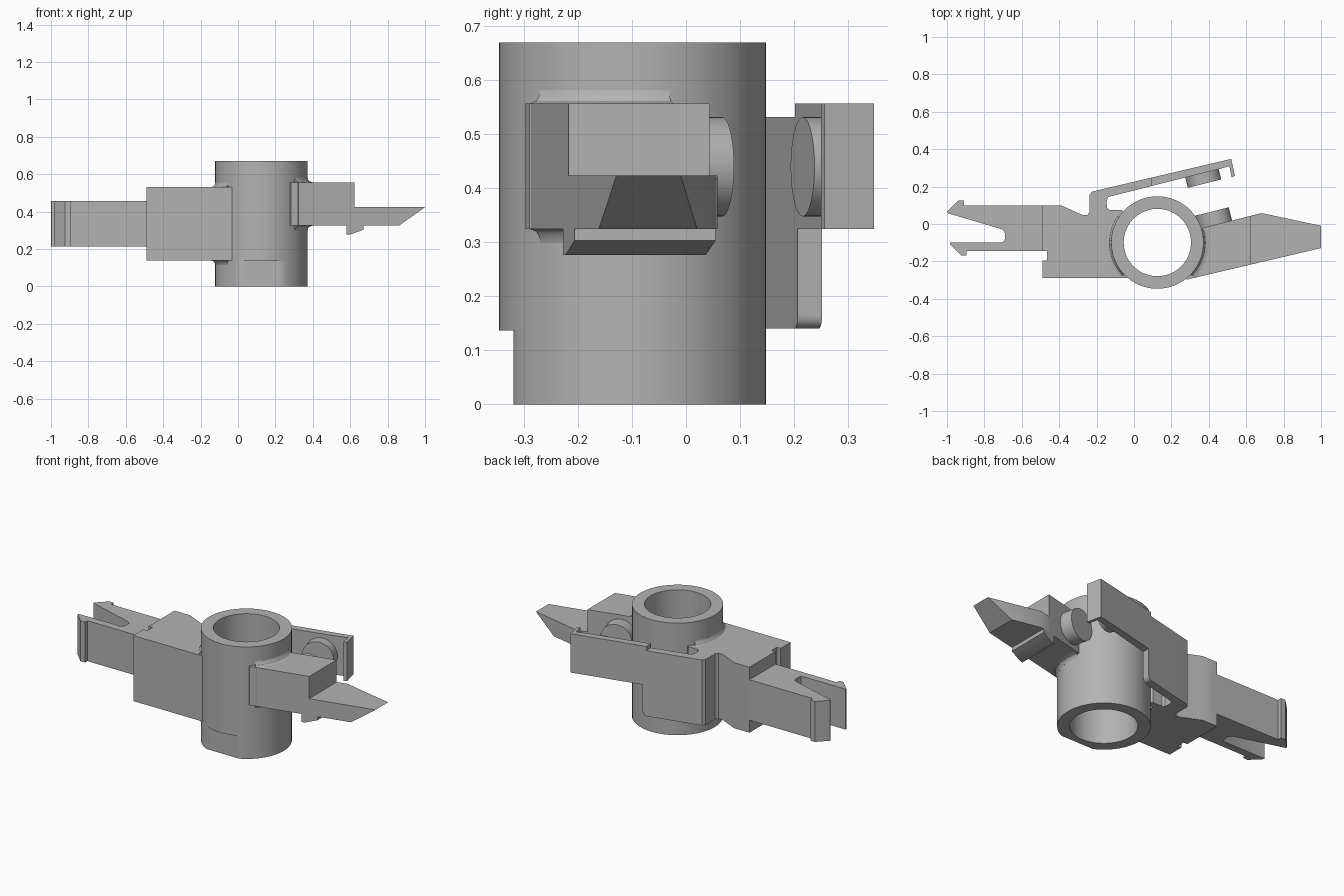
import bpy, bmesh, math
from mathutils import Vector, Matrix

if "Cube" in bpy.data.objects:
    bpy.data.objects.remove(bpy.data.objects["Cube"], do_unlink=True)

GREY = (0.45, 0.45, 0.45, 1)
mat = bpy.data.materials.new("plain grey")
mat.use_nodes = True
mat.diffuse_color = GREY
mat.node_tree.nodes["Principled BSDF"].inputs["Base Color"].default_value = GREY

CX, CY = 0.125, -0.099      # sleeve axis
R_OUT, R_IN = 0.247, 0.18


def finish(name, bm):
    bmesh.ops.recalc_face_normals(bm, faces=bm.faces[:])
    mesh = bpy.data.meshes.new(name)
    bm.to_mesh(mesh)
    bm.free()
    mesh.materials.append(mat)
    obj = bpy.data.objects.new(name, mesh)
    bpy.context.collection.objects.link(obj)
    bpy.ops.object.select_all(action='DESELECT')
    obj.select_set(True)
    bpy.context.view_layer.objects.active = obj
    bpy.ops.object.shade_smooth_by_angle(angle=math.radians(30))
    return obj


def prism(outline, z0, z1):
    """Plan outline extruded from z0 to z1."""
    bm = bmesh.new()
    face = bm.faces.new([bm.verts.new((x, y, z0)) for x, y in outline])
    ext = bmesh.ops.extrude_face_region(bm, geom=[face])
    top = [v for v in ext["geom"] if isinstance(v, bmesh.types.BMVert)]
    bmesh.ops.translate(bm, verts=top, vec=(0, 0, z1 - z0))
    bmesh.ops.recalc_face_normals(bm, faces=bm.faces[:])
    return bm


def slice_under(bm, a, b):
    """Cut away what lies below the slope through (x, z) points a and b."""
    normal = Vector((b[1] - a[1], 0, a[0] - b[0]))
    cut = bmesh.ops.bisect_plane(bm, geom=bm.verts[:] + bm.edges[:] + bm.faces[:],
                                 plane_co=(a[0], 0, a[1]), plane_no=normal,
                                 clear_outer=True)
    edges = [e for e in cut["geom_cut"] if isinstance(e, bmesh.types.BMEdge)]
    bmesh.ops.holes_fill(bm, edges=edges)


def arc(r, a0, a1, n=16):
    angles = [math.radians(a0 + (a1 - a0) * i / n) for i in range(n + 1)]
    return [(CX + r * math.cos(a), CY + r * math.sin(a)) for a in angles]


def revolve(profile, a0, a1, steps):
    """Closed (radius, z) profile swept round the sleeve axis."""
    bm = bmesh.new()
    face = bm.faces.new([bm.verts.new((r, 0, z)) for r, z in profile])
    full = a1 - a0 == 360
    bmesh.ops.rotate(bm, verts=bm.verts[:], matrix=Matrix.Rotation(math.radians(a0), 3, 'Z'))
    geom = face.edges[:] + face.verts[:]
    if full:
        bmesh.ops.delete(bm, geom=[face], context='FACES_ONLY')
    spun = bmesh.ops.spin(bm, geom=geom, axis=(0, 0, 1), cent=(0, 0, 0),
                          angle=math.radians(a1 - a0), steps=steps)
    if full:
        bmesh.ops.remove_doubles(bm, verts=bm.verts[:], dist=0.0005)
    else:
        bm.faces.new([v for v in spun["geom_last"] if isinstance(v, bmesh.types.BMVert)])
    bmesh.ops.translate(bm, verts=bm.verts[:], vec=(CX, CY, 0))
    return bm


# Sleeve, with a flat on the lower front
def tube(z0, z1):
    return revolve([(R_IN, z0), (R_OUT, z0), (R_OUT, z1), (R_IN, z1)], 0, 360, 72)


finish("sleeve_upper", tube(0.137, 0.67))
lower = tube(0, 0.137)
for v in lower.verts:
    v.co.y = max(v.co.y, -0.32)
finish("sleeve_lower", lower)


# Fillets where the side blocks meet the sleeve
def collar(name, z0, z1, a0, a1):
    flare = [(0.235, 0.025), (0.247, 0.025), (0.25, 0.013), (0.257, 0.005), (0.275, 0)]
    profile = [(r, z0 - d) for r, d in flare] + [(r, z1 + d) for r, d in reversed(flare)]
    finish(name, revolve(profile, a0, a1, 20))


collar("left_fillet", 0.14, 0.53, 147, 224)
collar("right_fillet", 0.325, 0.557, -44, 16)

# Large block on the right-hand side of the model, with the root of the rear arm
body = ([(-0.49, -0.29), (-0.03, -0.29)] + arc(0.22, 231, 138)
        + [(-0.067, 0.075), (-0.13, 0.075), (-0.143, 0.085), (-0.147, 0.115), (-0.14, 0.144),
           (0.11, 0.207), (0.11, 0.252), (-0.195, 0.18), (-0.225, 0.172), (-0.238, 0.155),
           (-0.238, 0.064), (-0.25, 0.048), (-0.275, 0.048), (-0.39, 0.1), (-0.49, 0.1),
           (-0.49, -0.145), (-0.465, -0.145), (-0.465, -0.195), (-0.49, -0.195)])
bm = prism(body, 0.14, 0.532)
corner = [e for e in bm.edges
          if all(abs(v.co.x - 0.11) < 0.001 and v.co.y > 0.2 and v.co.z < 0.2 for v in e.verts)]
bmesh.ops.bevel(bm, geom=corner, offset=0.025, segments=5, profile=0.5, affect='EDGES')
finish("main_block", bm)

# Rear spring arm with a hooked end
arm = [(0.09, 0.202), (0.457, 0.294), (0.51, 0.31), (0.522, 0.25), (0.54, 0.257),
       (0.52, 0.348), (0.09, 0.247)]
finish("rear_arm", prism(arm, 0.325, 0.557))

# Two-pronged clip
fork = [(-0.45, 0.1), (-0.91, 0.1), (-0.91, 0.125), (-0.94, 0.125), (-1, 0.065), (-0.997, 0.058),
        (-0.71, -0.027), (-0.695, -0.037), (-0.69, -0.05), (-0.69, -0.08), (-0.695, -0.093),
        (-0.71, -0.1), (-0.985, -0.1), (-0.985, -0.108), (-0.925, -0.168), (-0.895, -0.168),
        (-0.895, -0.145), (-0.45, -0.145)]
finish("fork_clip", prism(fork, 0.215, 0.457))


# Pointer block, tip and the catch underneath share the same tapering plan
def front_y(x):
    return -0.289 + (x - 0.318) * 0.235


def back_y(x):
    return -0.02 + (x - 0.37) * 0.25


def taper(x0, x1):
    return [(x0, front_y(x0)), (x1, front_y(x1)), (x1, back_y(x1)), (x0, back_y(x0))]


finish("pointer_block", prism(arc(0.22, 18, -52) + [(0.283, front_y(0.283))]
                              + taper(0.283, 0.623)[1:3] + [(0.36, back_y(0.36))],
                              0.325, 0.557))
tip = [(0.6, front_y(0.6)), (1.01, front_y(1.01)), (1.01, -0.012), (0.685, 0.058),
       (0.6, back_y(0.6))]
bm = prism(tip, 0.325, 0.424)
slice_under(bm, (0.86, 0.325), (1.0, 0.424))
finish("pointer_tip", bm)
bm = prism(taper(0.58, 0.67), 0.277, 0.33)
slice_under(bm, (0.598, 0.277), (0.67, 0.303))
finish("catch", bm)


# Facing round studs for a spring
def stud(name, x, y, depth, sign):
    axis = Vector((-0.24, 0.97, 0)).normalized() * sign
    bm = bmesh.new()
    bmesh.ops.create_cone(bm, cap_ends=True, segments=48, radius1=0.092, radius2=0.092, depth=depth)
    turn = axis.to_track_quat('Z', 'Y').to_matrix().to_4x4()
    move = Matrix.Translation(Vector((x, y, 0.44)) - axis * depth / 2)
    bmesh.ops.transform(bm, matrix=move @ turn, verts=bm.verts[:])
    finish(name, bm)


stud("arm_stud", 0.377, 0.216, 0.08, -1)
stud("block_stud", 0.417, 0.067, 0.12, 1)
